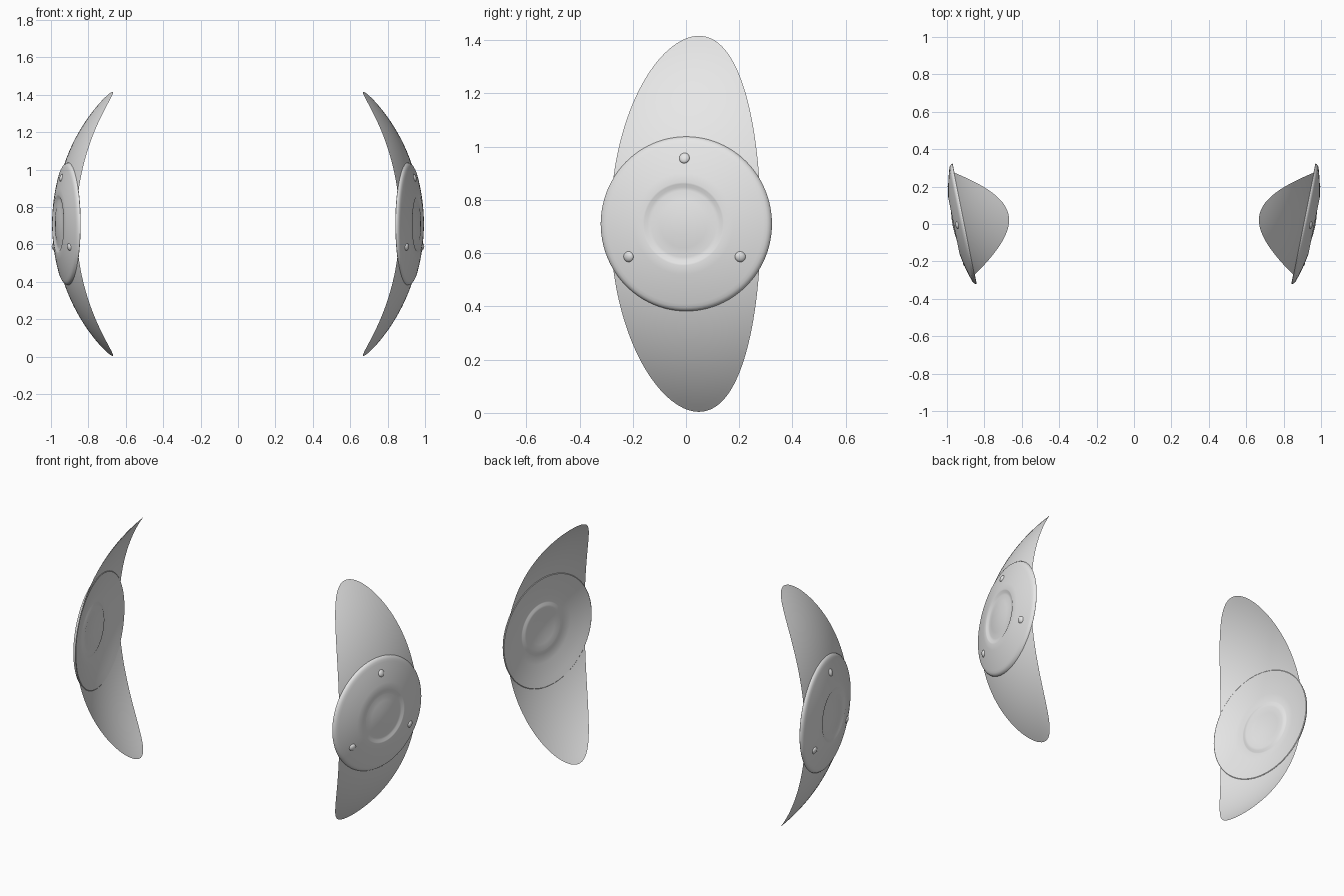
import bpy, bmesh, math

cube = bpy.data.objects.get("Cube")
if cube:
    bpy.data.objects.remove(cube, do_unlink=True)

TILT = math.atan(0.2)          # each shell is turned slightly to the front
C, S = math.cos(TILT), math.sin(TILT)
APEX_X, APEX_Y, MID_Z = 0.963, -0.01, 0.71
BEND = 0.985                   # radius of the sphere all parts follow

grey = bpy.data.materials.new("light_grey")
grey.use_nodes = True
grey.diffuse_color = (0.8, 0.8, 0.8, 1)
grey.node_tree.nodes["Principled BSDF"].inputs["Base Color"].default_value = (0.8, 0.8, 0.8, 1)


def place(side, u, v, offset):
    """Point on the bent shell; u runs backward, v up, offset outward."""
    n = offset - (BEND - math.sqrt(BEND ** 2 - u * u - v * v))
    return (side * (APEX_X + C * n + S * u), APEX_Y + C * u - S * n, MID_Z + v)


def build(name, side, rings, closed=False):
    """Skin a list of rings of (u, v, offset); one-point rings become poles."""
    bm = bmesh.new()
    rows = [[bm.verts.new(place(side, *p)) for p in ring] for ring in rings]
    for a, b in zip(rows, rows[1:]):
        count = max(len(a), len(b))
        for i in range(count):
            j = (i + 1) % count
            if len(a) == 1:
                bm.faces.new((a[0], b[i], b[j]))
            elif len(b) == 1:
                bm.faces.new((a[i], b[0], a[j]))
            else:
                bm.faces.new((a[i], b[i], b[j], a[j]))
    bmesh.ops.recalc_face_normals(bm, faces=bm.faces)
    # Open sheets face outward
    if not closed and sum(f.normal.x for f in bm.faces) * side < 0:
        bmesh.ops.reverse_faces(bm, faces=bm.faces)
    mesh = bpy.data.meshes.new(name)
    bm.to_mesh(mesh)
    bm.free()
    mesh.materials.append(grey)
    mesh.shade_smooth()
    mesh.set_sharp_from_angle(angle=math.radians(40))
    obj = bpy.data.objects.new(name, mesh)
    bpy.context.collection.objects.link(obj)


def circle(radius, offset, cu=0, cv=0, count=96):
    if radius == 0:
        return [(cu, cv, offset)]
    angles = [2 * math.pi * i / count for i in range(count)]
    return [(cu + radius * math.cos(a), cv + radius * math.sin(a), offset) for a in angles]


def blade_rings(width=0.288, height=0.706, hole=0.2, steps=20, count=128):
    """Round hole under the disc, widening to a tall ellipse."""
    rings = []
    for k in range(steps + 1):
        t = k / steps
        ru, rv = hole + (width - hole) * t, hole + (height - hole) * t
        angles = [2 * math.pi * i / count for i in range(count)]
        rings.append([(ru * math.cos(a), rv * math.sin(a), 0) for a in angles])
    return rings


# Disc section: dished centre, face, rounded rim, then the back
FACE, BACK = 0.012, -0.004
dish = [(0, -0.006), (0.04, -0.007), (0.09, -0.009), (0.125, -0.012), (0.138, -0.009),
        (0.15, -0.002), (0.156, 0)]
face = [(r, FACE) for r in (0.19, 0.23, 0.27, 0.3, 0.312)]
rim = [(0.32, 0.010), (0.326, 0.005), (0.328, -0.001), (0.325, BACK)]
back = [(r, BACK) for r in (0.29, 0.25, 0.2)]
disc = ([(r, FACE + d) for r, d in dish] + face + rim + back
        + [(r, BACK + d) for r, d in reversed(dish)])

# Rivet section: low dome
RIVET, DOME = 0.02, 0.012
rivet = [(RIVET * math.sin(a), FACE - 0.002 + DOME * math.cos(a))
         for a in (k * math.pi / 12 for k in range(7))]

for label, side in (("right", -1), ("left", 1)):
    build(label + "_blade", side, blade_rings())
    build(label + "_disc", side, [circle(r, o) for r, o in disc], closed=True)
    for i in range(3):
        angle = math.pi / 2 + i * 2 * math.pi / 3
        u, v = 0.247 * math.cos(angle), 0.247 * math.sin(angle)
        build(f"{label}_rivet_{i + 1}", side, [circle(r, o, u, v, 24) for r, o in rivet])
